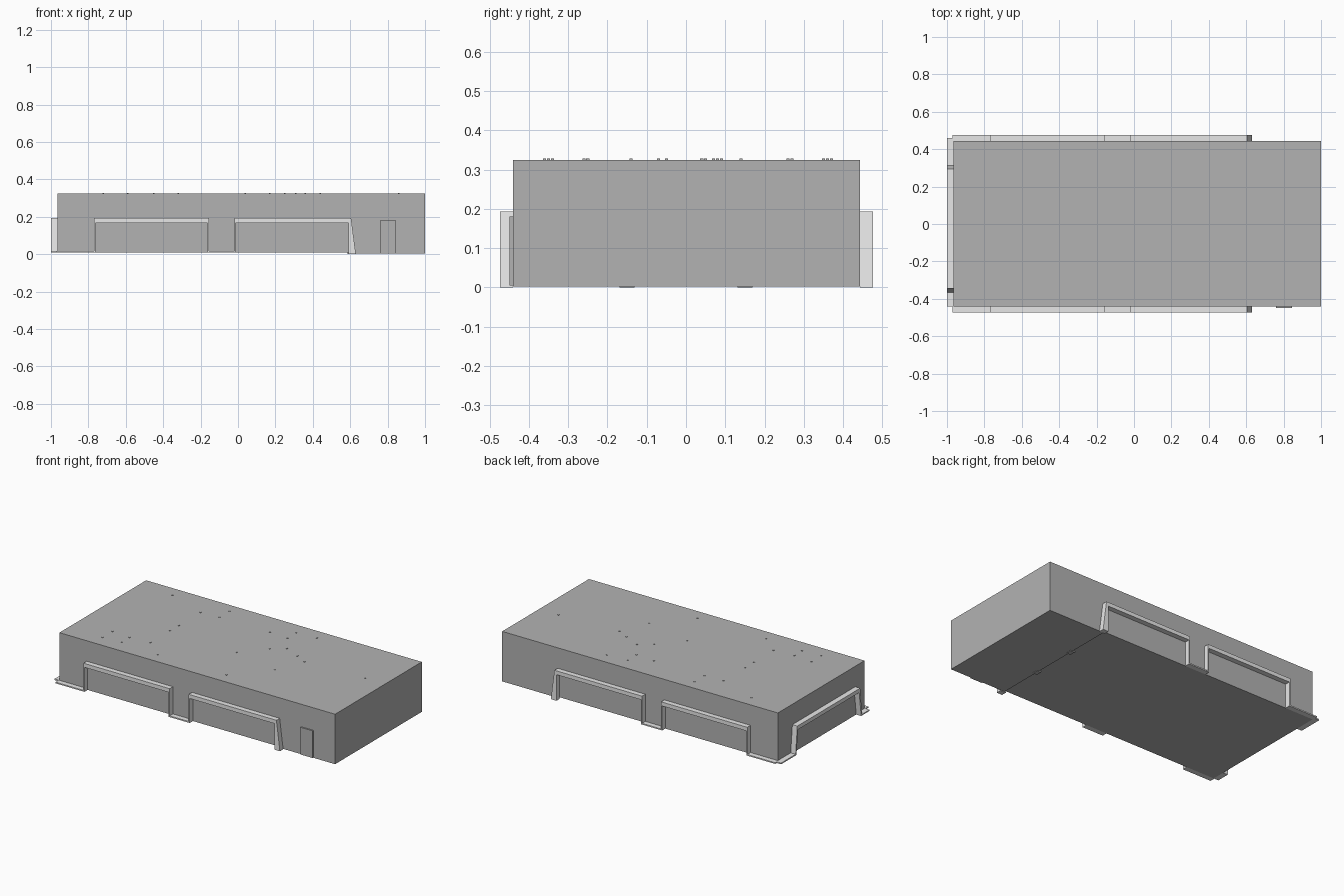
import bpy
import bmesh

cube = bpy.data.objects.get("Cube")
if cube:
    bpy.data.objects.remove(cube, do_unlink=True)


def make_material(name, grey):
    mat = bpy.data.materials.new(name)
    mat.use_nodes = True
    colour = (grey, grey, grey, 1)
    mat.diffuse_color = colour
    mat.node_tree.nodes["Principled BSDF"].inputs["Base Color"].default_value = colour
    return mat


wall_grey = make_material("wall grey", 0.45)
trim_grey = make_material("pale trim grey", 0.8)


def finish(name, bm, mat):
    bmesh.ops.recalc_face_normals(bm, faces=bm.faces[:])
    mesh = bpy.data.meshes.new(name)
    bm.to_mesh(mesh)
    bm.free()
    mesh.materials.append(mat)
    obj = bpy.data.objects.new(name, mesh)
    bpy.context.scene.collection.objects.link(obj)
    return obj


def prism(name, profile, axis, low, high, mat):
    """Extrude an upright outline along the x or y axis."""
    bm = bmesh.new()
    if axis == "y":
        verts = [bm.verts.new((u, low, z)) for u, z in profile]
        step = (0, high - low, 0)
    else:
        verts = [bm.verts.new((low, u, z)) for u, z in profile]
        step = (high - low, 0, 0)
    face = bm.faces.new(verts)
    extruded = bmesh.ops.extrude_face_region(bm, geom=[face], use_keep_orig=True)
    moved = [g for g in extruded["geom"] if isinstance(g, bmesh.types.BMVert)]
    bmesh.ops.translate(bm, verts=moved, vec=step)
    return finish(name, bm, mat)


def rectangle(left, right, bottom, top):
    return [(left, bottom), (right, bottom), (right, top), (left, top)]


FRONT, BACK, LEFT_END = -0.44, 0.443, -0.965
LOW, LIP, SOFFIT, TOP = 0.01, 0.018, 0.168, 0.193
POST = 0.007

# Main block, with a shallow step in its underside
prism("building_body",
      [(LEFT_END, LOW), (0.6, LOW), (0.6, 0.003), (1, 0.003), (1, 0.325), (LEFT_END, 0.325)],
      "y", FRONT, BACK, wall_grey)

# Raised and lowered ribbon trim along both long walls
bay_a, bay_b = (-0.77, -0.156), (-0.02, 0.59)
ribbon = [
    (-0.97, LOW), (bay_a[0] + POST, LOW), (bay_a[0] + POST, SOFFIT),
    (bay_a[1] - POST, SOFFIT), (bay_a[1] - POST, LOW),
    (bay_b[0] + POST, LOW), (bay_b[0] + POST, SOFFIT),
    (bay_b[1], SOFFIT), (bay_b[1], 0), (0.63, 0), (0.605, TOP),
    (bay_b[0], TOP), (bay_b[0], LIP), (bay_a[1], LIP), (bay_a[1], TOP),
    (bay_a[0], TOP), (bay_a[0], LIP), (-0.97, LIP),
]
prism("front_trim", ribbon, "y", -0.473, FRONT, trim_grey)
prism("back_trim", ribbon, "y", BACK, 0.476, trim_grey)

# Ribbon trim across the end wall, with splayed posts
end_ribbon = [
    (FRONT, LOW), (-0.355, LOW), (-0.335, SOFFIT), (0.287, SOFFIT), (0.303, LOW),
    (0.46, LOW), (0.46, LIP), (0.312, LIP), (0.295, TOP),
    (-0.345, TOP), (-0.365, LIP), (FRONT, LIP),
]
prism("end_trim", end_ribbon, "x", -1, LEFT_END, trim_grey)

# Door on the front wall
prism("front_door", rectangle(0.76, 0.845, 0.005, 0.18), "y", -0.449, FRONT, wall_grey)

# Small feet at the step in the underside
for side, centre in (("front", -0.15), ("back", 0.15)):
    prism(side + "_foot", rectangle(centre - 0.019, centre + 0.019, 0, LOW),
          "x", 0.585, 0.615, wall_grey)

# Tiny roof studs, placed in hundredths
stud_rows = {
    -72: (36, -25, -35), -59: (-26, -34), -45: (26, 4, -5, -25),
    -32: (27, 37, -36), 4: (27, -7), 17: (26, 35, 8, -36),
    25: (14,), 31: (36,), 36: (9, -14), 44: (5,), 86: (7,),
}
bm = bmesh.new()
for column, rows in stud_rows.items():
    for row in rows:
        made = bmesh.ops.create_cube(bm, size=0.008)
        bmesh.ops.translate(bm, verts=made["verts"], vec=(column / 100, row / 100, 0.324))
finish("roof_studs", bm, wall_grey)
